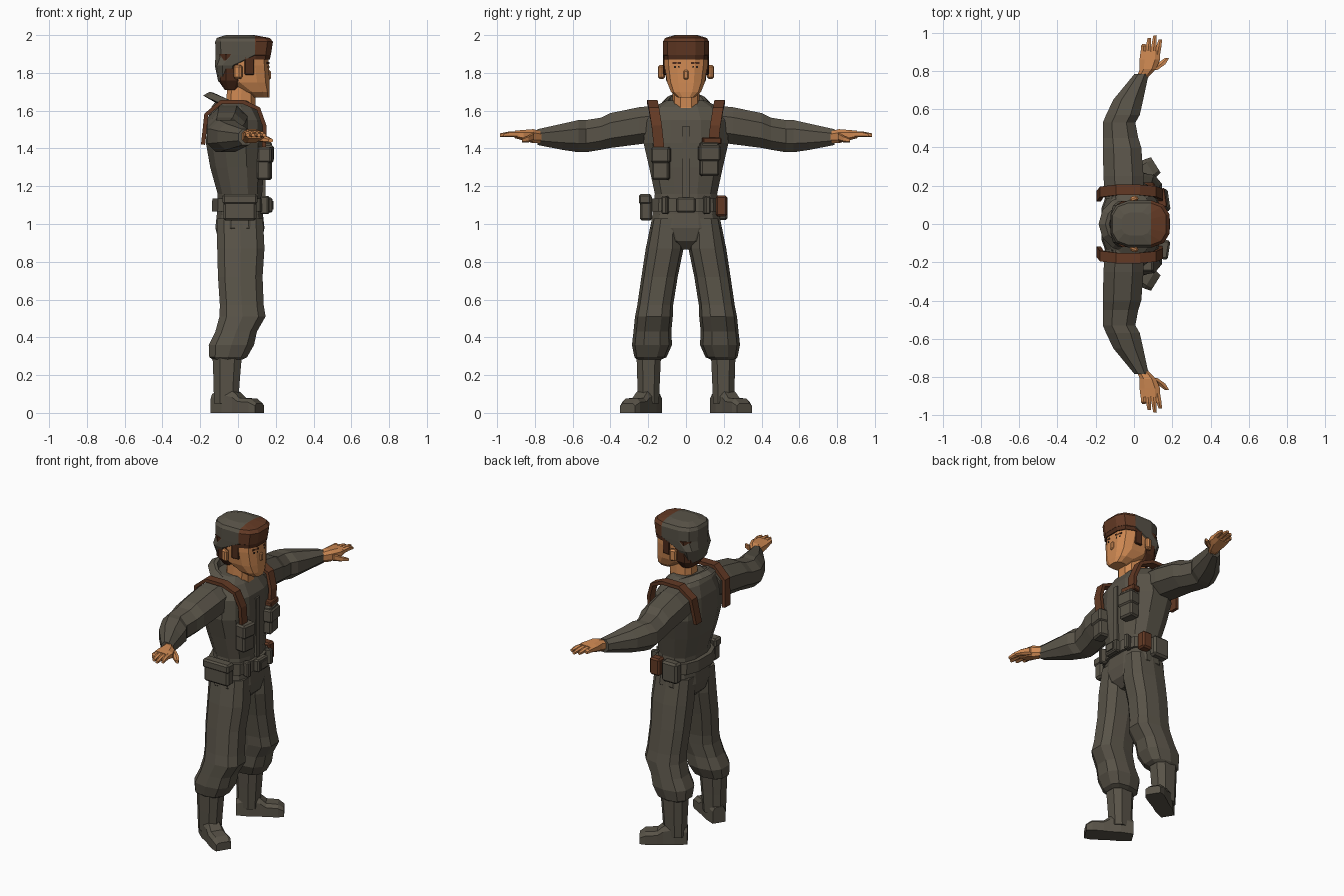
import bpy, bmesh, math
from mathutils import Vector, Matrix


def material(name, rgb):
    m = bpy.data.materials.new(name)
    m.diffuse_color = (*rgb, 1)
    return m


CLOTH = material("drab cloth", (0.098, 0.086, 0.064))
SKIN = material("skin", (0.62, 0.25, 0.085))
LEATHER = material("brown leather", (0.125, 0.042, 0.018))
HAIR = material("dark brown hair", (0.075, 0.025, 0.011))
SHIRT = material("green undershirt", (0.085, 0.1, 0.062))
DARK = material("eye dark", (0.02, 0.012, 0.008))


def finish(name, bm, *mats):
    bmesh.ops.recalc_face_normals(bm, faces=bm.faces)
    me = bpy.data.meshes.new(name)
    bm.to_mesh(me)
    bm.free()
    for m in mats:
        me.materials.append(m)
    ob = bpy.data.objects.new(name, me)
    bpy.context.collection.objects.link(ob)
    return ob


def skin_rings(bm, rings):
    vs = [[bm.verts.new(p) for p in r] for r in rings]
    n = len(vs[0])
    for a, b in zip(vs, vs[1:]):
        for i in range(n):
            bm.faces.new((a[i], a[(i + 1) % n], b[(i + 1) % n], b[i]))
    bm.faces.new(vs[0])
    bm.faces.new(vs[-1])


def loft_mesh(secs, axis="z", n=10, p=2.6, s=1):
    """Sections (t, a, b, ra, rb): squarish rings stacked along z or y."""
    ang = [2 * math.pi * (i + 0.5) / n for i in range(n)]
    f = lambda v: math.copysign(abs(v) ** (2 / p), v)
    us, vs = [f(math.cos(t)) for t in ang], [f(math.sin(t)) for t in ang]
    mu, mv = max(us), max(vs)
    rings = []
    for t, a, b, ra, rb in secs:
        pts = [(a + ra * u / mu, b + rb * v / mv) for u, v in zip(us, vs)]
        rings.append([(x, s * y, t) if axis == "z" else (x, s * t, y) for x, y in pts])
    bm = bmesh.new()
    skin_rings(bm, rings)
    return bm


def loft(name, mat, secs, **kw):
    return finish(name, loft_mesh(secs, **kw), mat)


def box(name, mat, c, size, rot=0, bevel=0.0):
    bm = bmesh.new()
    bmesh.ops.create_cube(bm, size=1)
    bmesh.ops.scale(bm, vec=size, verts=bm.verts)
    if bevel:
        bmesh.ops.bevel(bm, geom=bm.edges[:], offset=bevel, segments=1, affect='EDGES')
    bmesh.ops.transform(bm, matrix=Matrix.Translation(c) @ Matrix.Rotation(rot, 4, 'Z'), verts=bm.verts)
    return finish(name, bm, mat)


def ribbon(name, mat, pts, width, thick):
    pts = [Vector(p) for p in pts]
    w, rings = Vector((0, width / 2, 0)), []
    for i, p in enumerate(pts):
        t = pts[min(i + 1, len(pts) - 1)] - pts[max(i - 1, 0)]
        k = t.cross(w).normalized() * thick / 2
        rings.append([p + w + k, p - w + k, p - w - k, p + w - k])
    bm = bmesh.new()
    skin_rings(bm, rings)
    return finish(name, bm, mat)


# Torso, pelvis, belt
loft("torso", CLOTH, [(1.05, .01, 0, .122, .178), (1.16, .01, 0, .118, .165), (1.3, -.005, 0, .142, .195),
     (1.43, -.015, 0, .155, .225), (1.55, -.015, 0, .148, .215), (1.62, -.025, 0, .115, .17),
     (1.655, -.03, 0, .085, .1)], n=12)
loft("pelvis", CLOTH, [(1.07, .01, 0, .12, .175), (.98, .01, 0, .13, .188), (.91, .012, 0, .115, .13),
     (.865, .012, 0, .07, .04)], n=12)
loft("belt", CLOTH, [(1.065, .005, 0, .143, .186), (1.135, .005, 0, .141, .182)], n=12)
box("belt_buckle", CLOTH, (.162, 0, 1.1), (.04, .1, .08), bevel=.008)
box("buckle_plate", CLOTH, (.183, 0, 1.1), (.012, .06, .045))
box("shirt_placket", CLOTH, (.136, 0, 1.33), (.02, .035, .38))
for s in (1, -1):
    box("belt_loop", CLOTH, (.142, s * .11, 1.1), (.045, .03, .095), s * .3, .006)

# Belt and chest pouches
box("large_hip_pouch", CLOTH, (.01, -.212, 1.085), (.175, .065, .135), bevel=.012)
box("large_hip_pouch_flap", CLOTH, (.01, -.216, 1.132), (.185, .068, .055), bevel=.01)
box("small_hip_pouch", CLOTH, (-.03, .19, 1.085), (.11, .06, .13), bevel=.012)
box("leather_pouch", LEATHER, (.075, .188, 1.095), (.07, .06, .11), bevel=.01)
box("chest_pouch", CLOTH, (.14, -.132, 1.32), (.07, .092, .175), -.15, .01)
box("chest_pouch_flap", CLOTH, (.146, -.132, 1.365), (.075, .102, .085), -.15, .01)
box("tall_chest_pouch", CLOTH, (.14, .122, 1.345), (.07, .1, .18), .15, .01)
box("tall_chest_pouch_flap", CLOTH, (.146, .122, 1.375), (.075, .115, .085), .15, .01)
box("leather_tab", LEATHER, (.14, .135, 1.44), (.055, .1, .035), .15, .005)

# Collar, undershirt, neck
rings = []
for i in range(11):
    a = math.radians(38 + 284 * i / 10)
    c, d = math.cos(a), math.sin(a)
    rings.append([(-.02 + .095 * c, .085 * d, 1.59 - .05 * c), (-.02 + .11 * c, .098 * d, 1.645 - .05 * c),
                  (-.02 + .13 * c, .115 * d, 1.645 - .055 * c), (-.02 + .165 * c, .15 * d, 1.605 - .075 * c)])
bm = bmesh.new()
skin_rings(bm, rings)
finish("collar", bm, CLOTH)
loft("undershirt", SHIRT, [(1.5, .05, 0, .085, .06), (1.585, .025, 0, .085, .08)])
loft("neck", SKIN, [(1.54, .02, 0, .085, .07), (1.62, .015, 0, .078, .072), (1.78, .02, 0, .075, .072)])

# Head, hair, cap
loft("head", SKIN, [(1.67, .12, 0, .046, .045), (1.7, .1, 0, .068, .08), (1.75, .055, 0, .112, .1),
     (1.84, .037, 0, .126, .113), (1.92, .03, 0, .13, .113)], n=12, p=3)
loft("back_hair", HAIR, [(1.71, -.035, 0, .035, .07), (1.76, -.035, 0, .07, .105), (1.9, -.03, 0, .08, .119)], n=12, p=3)
loft("fringe", HAIR, [(1.87, .036, 0, .133, .117), (1.92, .035, 0, .142, .118)], n=12, p=3)
bm = loft_mesh([(1.755, -.065, 0, .04, .085), (1.84, -.055, 0, .068, .118), (1.895, .028, 0, .146, .121),
                (1.965, .032, 0, .153, .122), (1.985, .028, 0, .14, .11), (2.0, .01, 0, .075, .06)], n=12, p=3)
bmesh.ops.bisect_plane(bm, geom=bm.verts[:] + bm.edges[:] + bm.faces[:], plane_co=(.09, 0, 0), plane_no=(1, 0, .1 * 0))
for f in bm.faces:
    f.material_index = int(f.calc_center_median().x > .09)
finish("cap", bm, CLOTH, LEATHER)
box("nose", SKIN, (.163, 0, 1.79), (.022, .028, .05), bevel=.007)
for s in (1, -1):
    box("ear", SKIN, (.0, s * .13, 1.805), (.045, .03, .075), s * .35, .01)
    box("sideburn", HAIR, (.06, s * .109, 1.84), (.05, .018, .1), -s * .12, .004)
    box("eye", DARK, (.157, s * .047, 1.832), (.009, .03, .011), s * .28)
    box("eyebrow", HAIR, (.157, s * .048, 1.852), (.009, .045, .01), s * .28)

# Mirrored limbs and straps
for s in (1, -1):
    side = "left" if s > 0 else "right"
    loft(side + "_sleeve", CLOTH, [(.13, -.05, 1.535, .1, .095), (.25, -.055, 1.52, .105, .098),
         (.4, -.062, 1.495, .1, .092), (.45, -.07, 1.478, .092, .085), (.53, -.078, 1.465, .085, .085),
         (.57, -.058, 1.465, .088, .085), (.65, -.03, 1.462, .078, .07), (.785, .04, 1.46, .037, .042)],
         axis="y", n=8, p=2.2, s=s)
    loft(side + "_palm", SKIN, [(.76, .04, 1.46, .028, .03), (.81, .072, 1.465, .042, .037),
         (.86, .083, 1.47, .054, .028), (.905, .085, 1.474, .05, .02)], axis="y", n=8, s=s)
    for x, tip, end in ((.048, .052, .94), (.072, .08, .972), (.098, .11, .985), (.122, .138, .965)):
        loft(side + "_finger", SKIN, [(.885, x, 1.474, .014, .017), (.93, (x + tip) / 2, 1.476, .0135, .015),
             (end, tip, 1.47, .009, .01)], axis="y", n=6, s=s)
    loft(side + "_thumb", SKIN, [(.805, .1, 1.462, .022, .024), (.835, .14, 1.45, .024, .018),
         (.868, .173, 1.442, .011, .011)], axis="y", n=6, s=s)
    loft(side + "_trouser_leg", CLOTH, [(1.03, .01, .1, .122, .08), (.87, .015, .113, .125, .1),
         (.72, .012, .14, .118, .096), (.57, .02, .163, .116, .095), (.51, .024, .17, .122, .1),
         (.43, -.01, .178, .11, .1), (.36, -.035, .18, .12, .106), (.295, -.052, .188, .1, .085),
         (.283, -.055, .195, .08, .066)], n=10, s=s)
    loft(side + "_boot_shaft", CLOTH, [(.31, -.057, .197, .078, .065), (.18, -.06, .198, .07, .06),
         (.05, -.063, .198, .064, .055)], n=8, s=s)
    # Boot foot, toes turned outward
    a = math.radians(32)
    rings = []
    for u, h, w in ((-.075, .1, .04), (0, .13, .052), (.065, .11, .05), (.1, .08, .054), (.17, .075, .056), (.205, .05, .047)):
        rings.append([(-.06 + u * math.cos(a) - v * math.sin(a), s * (.2 + u * math.sin(a) + v * math.cos(a)), z)
                      for v, z in ((-w, 0), (w, 0), (w, h * .75), (w * .65, h), (-w * .65, h), (-w, h * .75))])
    bm = bmesh.new()
    skin_rings(bm, rings)
    finish(side + "_boot_foot", bm, CLOTH)
    # Shoulder strap over front and back
    ribbon(side + "_shoulder_strap", LEATHER, [(.138, s * .142, 1.4), (.14, s * .155, 1.52), (.108, s * .17, 1.61),
           (.03, s * .178, 1.645), (-.09, s * .178, 1.645), (-.168, s * .168, 1.58), (-.185, s * .145, 1.42)], .055, .022)
